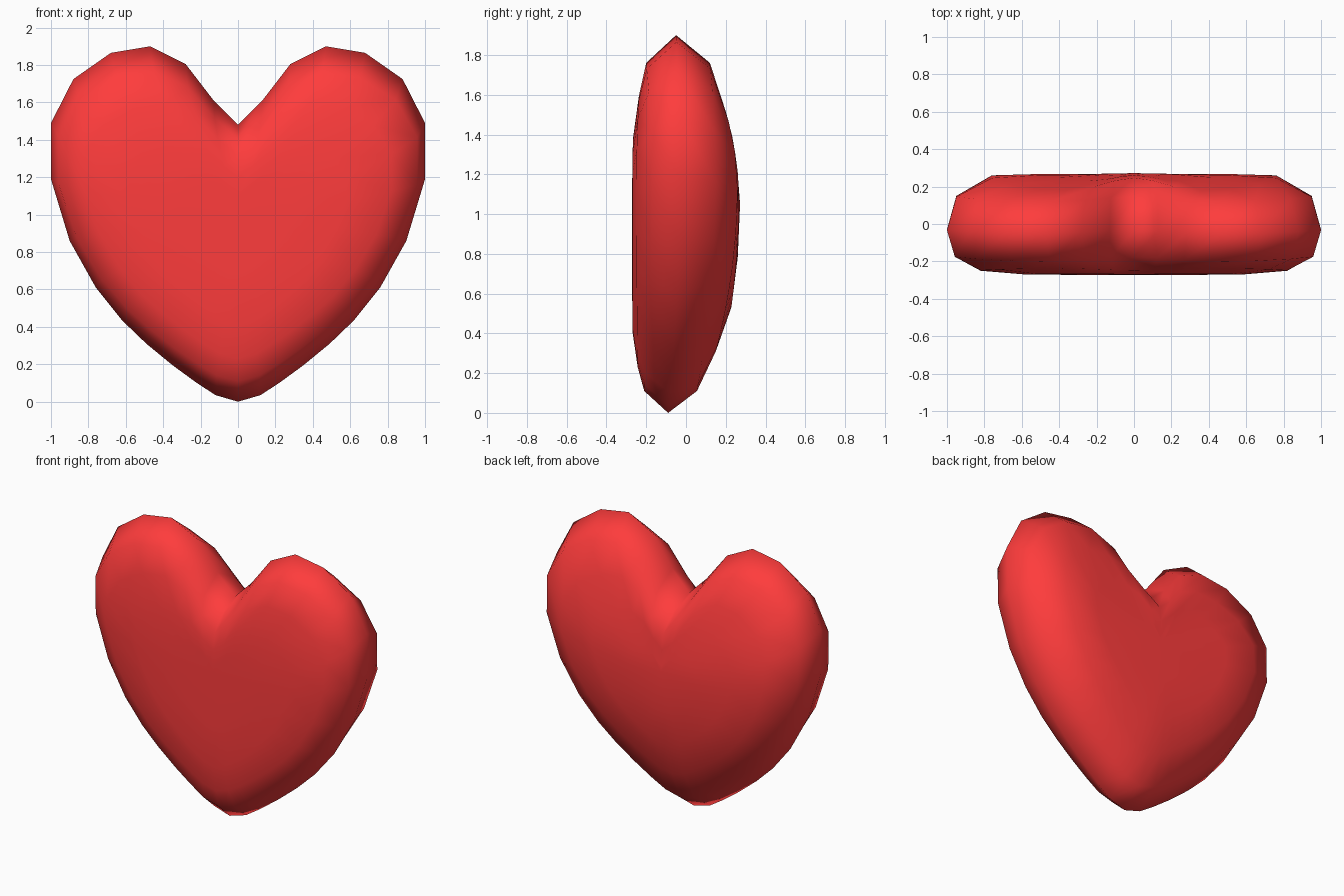
import bpy, bmesh

if "Cube" in bpy.data.objects:
    bpy.data.objects.remove(bpy.data.objects["Cube"])

# right half of the outline (x, z), notch to bottom tip
half = [(0, 1.48), (.13, 1.61), (.28, 1.805), (.47, 1.90), (.68, 1.865), (.88, 1.725),
        (1.0, 1.49), (1.0, 1.19), (.90, .86), (.76, .61), (.62, .435), (.49, .31),
        (.35, .195), (.22, .10), (.12, .035), (0, 0)]
outline = half + [(-x, z) for x, z in half[-2:0:-1]]

# rings front to back: x scale, upper z scale, lower z scale, depth at top / sides / bottom tip
CZ = 1.0
rings = [(.30, .20, .32, -.27, -.272, -.272),
         (.58, .42, .60, -.267, -.27, -.268),
         (.82, .66, .77, -.237, -.25, -.243),
         (.958, .845, .89, -.20, -.17, -.21),
         (1.0, 1.0, 1.0, -.05, -.03, -.09),
         (.95, .845, .89, .12, .15, .055),
         (.76, .64, .69, .18, .26, .15),
         (.52, .42, .47, .23, .267, .228),
         (.26, .20, .22, .262, .267, .26)]


def ring_depth(z, top, side, bottom):
    if z > 1.2:
        return side + (top - side) * ((z - 1.2) / .7) ** 2
    return side + (bottom - side) * ((1.2 - z) / 1.2) ** 2


bm = bmesh.new()
loops = [[bm.verts.new((x * sx, ring_depth(z, t, s, b),
                        CZ + (z - CZ) * (up if z > CZ else low)))
          for x, z in outline] for sx, up, low, t, s, b in rings]
n = len(outline)

# walls between rings
for a, b in zip(loops, loops[1:]):
    for i in range(n):
        j = (i + 1) % n
        bm.faces.new((a[i], a[j], b[j], b[i]))

# front and back centres
for loop, y in ((loops[0], -.272), (loops[-1], .272)):
    c = bm.verts.new((0, y, CZ + .05))
    for i in range(n):
        bm.faces.new((loop[i], loop[(i + 1) % n], c))

bmesh.ops.recalc_face_normals(bm, faces=bm.faces)
for f in bm.faces:
    f.smooth = True
mesh = bpy.data.meshes.new("heart")
bm.to_mesh(mesh)
bm.free()

# red material
mat = bpy.data.materials.new("red")
mat.diffuse_color = (1, .045, .045, 1)
mat.use_nodes = True
mat.node_tree.nodes["Principled BSDF"].inputs["Base Color"].default_value = mat.diffuse_color
mesh.materials.append(mat)
heart = bpy.data.objects.new("heart", mesh)
bpy.context.collection.objects.link(heart)
